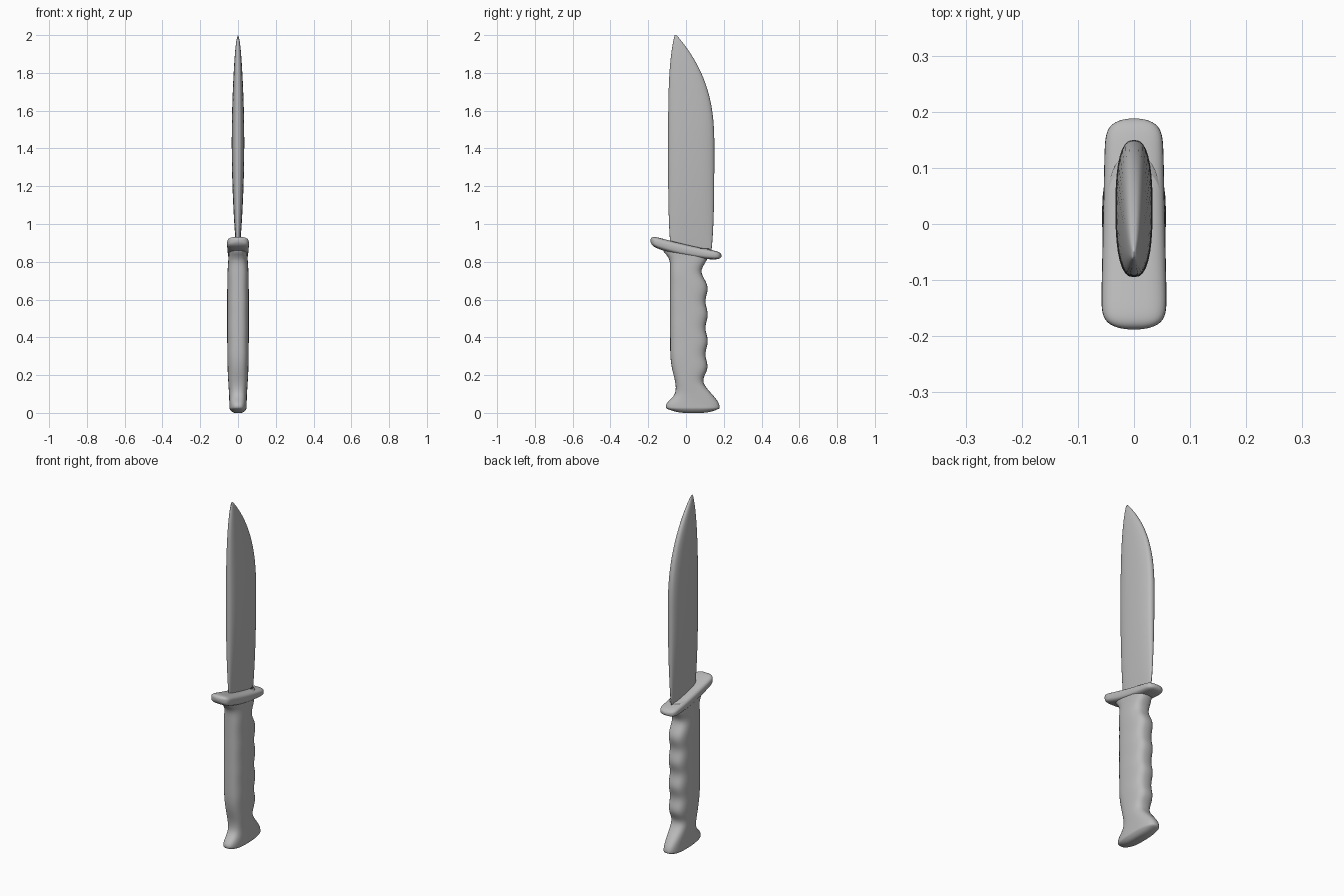
import bpy
import bmesh
from math import cos, sin, pi, exp, copysign

cube = bpy.data.objects.get("Cube")
if cube:
    bpy.data.objects.remove(cube, do_unlink=True)

shade = (0.5, 0.5, 0.5, 1)
grey = bpy.data.materials.new("plain grey")
grey.use_nodes = True
grey.diffuse_color = shade
grey.node_tree.nodes["Principled BSDF"].inputs["Base Color"].default_value = shade


def finish(name, bm):
    bmesh.ops.recalc_face_normals(bm, faces=bm.faces[:])
    for face in bm.faces:
        face.smooth = True
    mesh = bpy.data.meshes.new(name)
    bm.to_mesh(mesh)
    bm.free()
    mesh.materials.append(grey)
    obj = bpy.data.objects.new(name, mesh)
    bpy.context.collection.objects.link(obj)
    return obj


def rounded(value, power):
    """Superellipse coordinate from a sine or cosine."""
    return copysign(abs(value) ** (2 / power), value)


def loft(name, section, power, along_y=False, steps=80, sides=32):
    """Skin rounded sections; section(t) gives position, middle, reach and half width."""
    bm = bmesh.new()
    rings = []
    for step in range(steps + 1):
        position, middle, reach, half = section(step / steps)
        ring = []
        for side in range(sides):
            angle = 2 * pi * side / sides
            x = half * rounded(sin(angle), power)
            across = middle + reach * rounded(cos(angle), power)
            point = (x, position, across) if along_y else (x, across, position)
            ring.append(bm.verts.new(point))
        rings.append(ring)
    for lower, upper in zip(rings, rings[1:]):
        for i in range(sides):
            bm.faces.new((lower[i - 1], lower[i], upper[i], upper[i - 1]))
    bm.faces.new(rings[0])
    bm.faces.new(rings[-1])
    return finish(name, bm)


def bump(z, centre, width, size):
    """Smooth local swelling, or a waist when size is negative."""
    return size * exp(-((z - centre) / width) ** 2)


# Blade: thin root, full middle, belly curving back to the tip on the spine
def blade_section(t):
    z = 0.86 + 1.14 * t
    root = 0.015 * (1 - t) ** 8
    spine = root - 0.095 + 0.035 * t ** 8
    belly = 0.15 - root - 0.2 * max(0, (z - 1.4) / 0.6) ** 2.6
    swell = 0.008 + 0.025 * abs(sin(pi * t)) ** 0.8
    taper = (1.01 - t ** 30) ** 0.5
    return z, (spine + belly) / 2, (belly - spine) / 2, swell * taper


# Guard: slanted bar with rounded ends, lifted on the spine side
def guard_section(t):
    u = -cos(pi * t)
    cap = (1.01 - u ** 14) ** 0.5
    middle = 0.86 - 0.04 * u + 0.012 * u * u
    height = 0.031 - 0.004 * u - 0.007 * u * u
    return 0.188 * u, middle, height * cap, (0.055 - 0.004 * u) * cap


# Handle: finger grooves on the edge side, waist and flared pommel below
def handle_section(t):
    z = 0.87 * t ** 1.5
    back = -0.084 + bump(z, 0.13, 0.1, 0.03) + bump(z, 0.04, 0.04, -0.036)
    back += bump(z, 0.87, 0.04, -0.04)
    grip = 0.109 + 0.006 * cos(2 * pi * (z - 0.66) / 0.14)
    grip += bump(z, 0.03, 0.065, 0.075) + bump(z, 0.17, 0.05, -0.012)
    grip += bump(z, 0.76, 0.05, -0.024) + bump(z, 0.86, 0.04, 0.02)
    half = 0.057 + bump(z, 0.04, 0.15, -0.011) + bump(z, 0.87, 0.1, -0.008)
    cap = min(1, (z + 0.001) / 0.025) ** 0.3
    return z, (back + grip) / 2, (grip - back) / 2 * cap, half * cap


blade = loft("blade", blade_section, power=2.6)
loft("guard", guard_section, power=3.2, along_y=True)
loft("handle", handle_section, power=2.8)


# Openings through the blade root
def cut_opening(y, z, length, height, slope):
    bm = bmesh.new()
    bmesh.ops.create_cone(bm, cap_ends=True, segments=24, radius1=1, radius2=1, depth=0.2)
    for vert in bm.verts:
        along = vert.co.x * length
        vert.co = (vert.co.z, y + along, z + vert.co.y * height + along * slope)
    cutter = finish("opening_cutter", bm)
    cutter.hide_render = True
    cutter.hide_set(True)
    cut = blade.modifiers.new("opening", "BOOLEAN")
    cut.operation = "DIFFERENCE"
    cut.solver = "EXACT"
    cut.object = cutter


cut_opening(y=0.046, z=0.915, length=0.042, height=0.016, slope=-0.15)
cut_opening(y=-0.022, z=0.928, length=0.015, height=0.011, slope=0)
